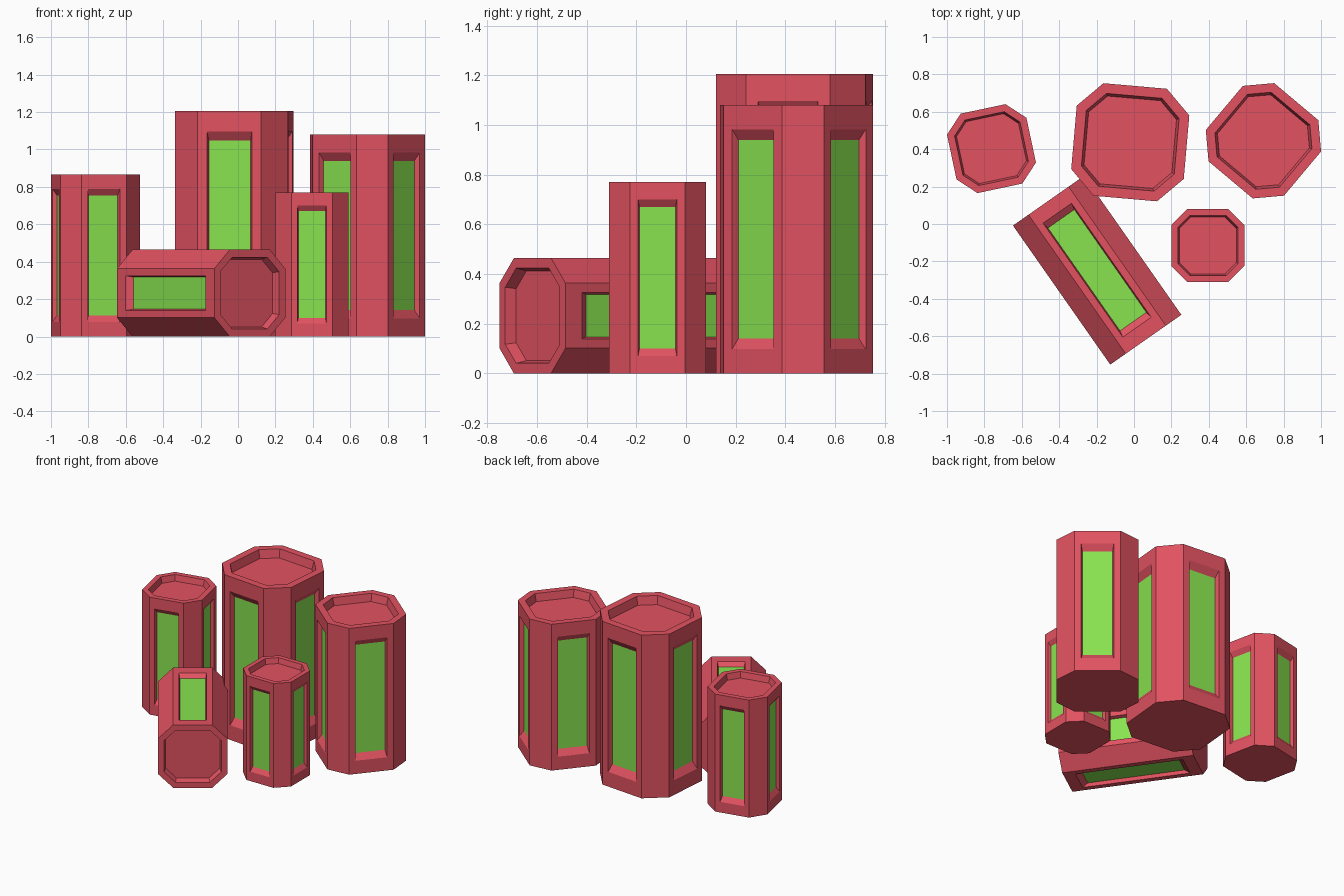
import bpy, bmesh
from math import radians, cos, sin, pi
from mathutils import Vector, Matrix

if "Cube" in bpy.data.objects:
    bpy.data.objects.remove(bpy.data.objects["Cube"])


def material(name, rgb):
    m = bpy.data.materials.new(name)
    m.diffuse_color = (*rgb, 1)
    m.use_nodes = True
    m.node_tree.nodes["Principled BSDF"].inputs["Base Color"].default_value = m.diffuse_color
    return m


RED = material("red_shell", (0.76, 0.085, 0.12))
GREEN = material("green_panel", (0.25, 0.77, 0.08))


def octagon(a, b, z):
    """Chamfered square: half size a, flat half width b."""
    return [Vector(p + (z,)) for p in
            [(a, -b), (a, b), (b, a), (-b, a), (-a, b), (-a, -b), (-b, -a), (b, -a)]]


def nested(bm, loops, cap_material=0):
    """Bridge a series of point loops and close the last one."""
    rings = [[bm.verts.new(p) for p in loop] for loop in loops]
    for r, s in zip(rings, rings[1:]):
        n = len(r)
        for i in range(n):
            bm.faces.new((r[i], r[(i + 1) % n], s[(i + 1) % n], s[i]))
    bm.faces.new(rings[-1]).material_index = cap_material


def canister(name, a, h, matrix):
    bm = bmesh.new()
    b = 0.564 * a
    # flat bottom and recessed top
    nested(bm, [octagon(a, b, 0)[::-1]])
    nested(bm, [octagon(a, b, h), octagon(0.825 * a, 0.495 * a, h),
                octagon(0.78 * a, 0.47 * a, h - 0.2 * a)])
    for k in range(4):
        rot = Matrix.Rotation(k * pi / 2, 3, 'Z')

        def rect(x, w, z0, z1):
            return [rot @ Vector(p) for p in [(x, -w, z0), (x, w, z0), (x, w, z1), (x, -w, z1)]]
        # wide side with a recessed green panel
        nested(bm, [rect(a, b, 0, h), rect(a, 0.4 * a, 0.09 * h, 0.91 * h),
                    rect(0.89 * a, 0.37 * a, 0.13 * h, 0.87 * h)], 1)
        # narrow corner side
        nested(bm, [[rot @ Vector(p) for p in [(a, b, 0), (b, a, 0), (b, a, h), (a, b, h)]]])
    bmesh.ops.remove_doubles(bm, verts=bm.verts, dist=1e-4)
    bmesh.ops.recalc_face_normals(bm, faces=bm.faces)
    me = bpy.data.meshes.new(name)
    bm.to_mesh(me)
    bm.free()
    me.materials.append(RED)
    me.materials.append(GREEN)
    ob = bpy.data.objects.new(name, me)
    ob.matrix_world = matrix
    bpy.context.collection.objects.link(ob)


# standing canisters: name, x, y, half size, height, turn
for name, x, y, a, h, turn in [
        ("tall_canister", -0.02, 0.437, 0.302, 1.205, -5),
        ("right_canister", 0.692, 0.445, 0.273, 1.08, -40),
        ("left_canister", -0.762, 0.403, 0.217, 0.867, 12),
        ("small_canister", 0.395, -0.115, 0.195, 0.77, 0)]:
    canister(name, a, h, Matrix.Translation((x, y, 0)) @ Matrix.Rotation(radians(turn), 4, 'Z'))

# canister lying on its side, open end to the front right
A, H, turn = 0.232, 0.907, radians(-55)
start = Vector((-0.197 - cos(turn) * H / 2, -0.247 - sin(turn) * H / 2, A))
canister("lying_canister", A, H, Matrix.Translation(start)
         @ Matrix.Rotation(turn, 4, 'Z') @ Matrix.Rotation(pi / 2, 4, 'Y'))
